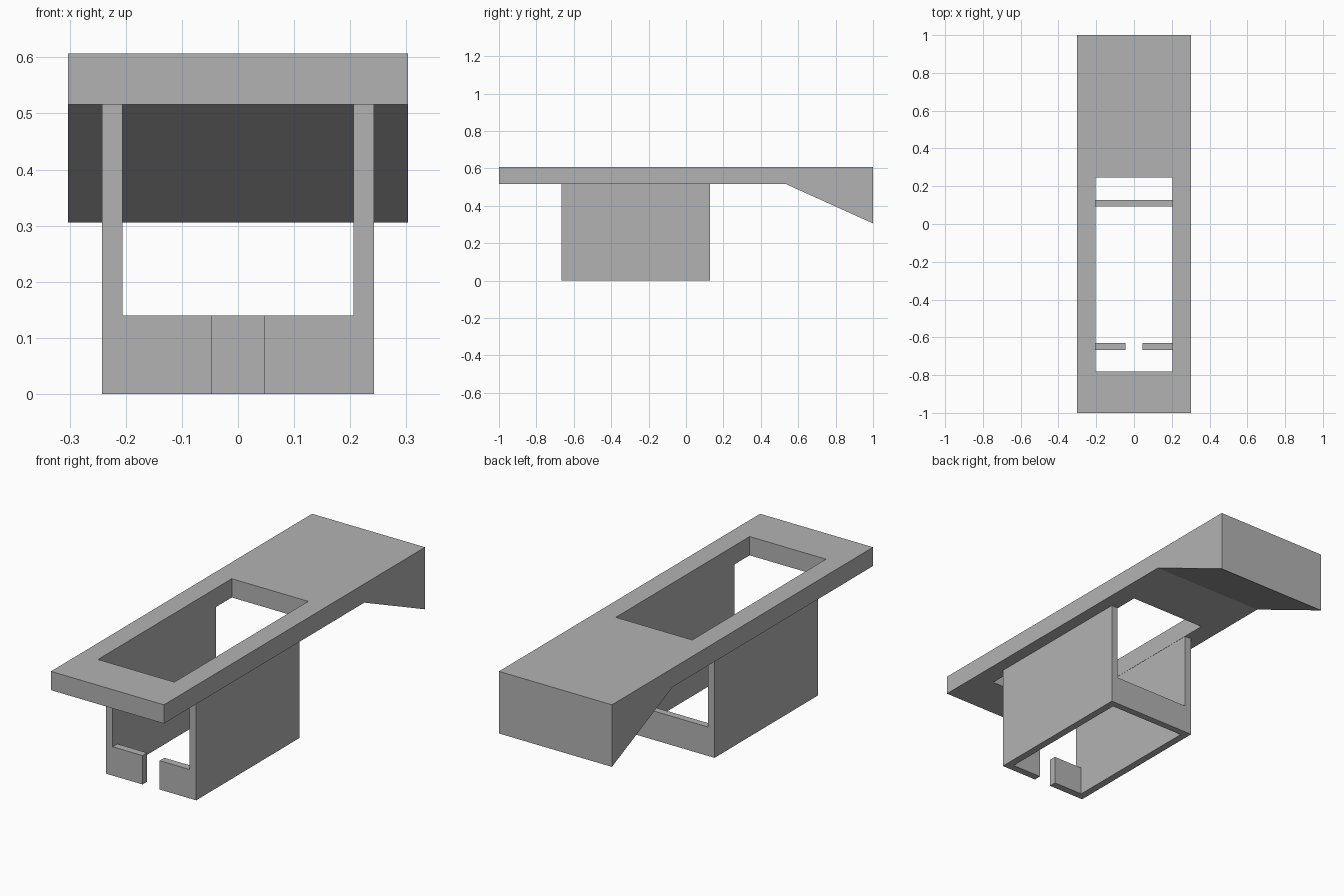
import bpy
import bmesh
import math

cube = bpy.data.objects.get("Cube")
if cube:
    bpy.data.objects.remove(cube, do_unlink=True)

grey = bpy.data.materials.new("light_grey")
grey.use_nodes = True
GREY = (0.45, 0.45, 0.45, 1)
grey.diffuse_color = GREY
grey.node_tree.nodes["Principled BSDF"].inputs["Base Color"].default_value = GREY


def plan(bm, xs, ys, z, solid):
    """Flat plan made of the grid cells for which solid(column, row) holds."""
    grid = [[bm.verts.new((x, y, z)) for x in xs] for y in ys]
    for r in range(len(ys) - 1):
        for c in range(len(xs) - 1):
            if solid(c, r):
                bm.faces.new((grid[r][c], grid[r][c + 1],
                              grid[r + 1][c + 1], grid[r + 1][c]))
    bmesh.ops.delete(bm, geom=[v for v in bm.verts if not v.link_faces],
                     context='VERTS')
    return bm.faces[:]


def raise_faces(bm, faces, height, keep):
    """Extrude faces upward and return the raised faces."""
    geom = bmesh.ops.extrude_face_region(bm, geom=faces, use_keep_orig=keep)["geom"]
    verts = [g for g in geom if isinstance(g, bmesh.types.BMVert)]
    bmesh.ops.translate(bm, verts=verts, vec=(0, 0, height))
    return [g for g in geom if isinstance(g, bmesh.types.BMFace)]


def finish(bm, name):
    bmesh.ops.recalc_face_normals(bm, faces=bm.faces)
    bmesh.ops.dissolve_limit(bm, angle_limit=math.radians(1),
                             verts=bm.verts, edges=bm.edges)
    mesh = bpy.data.meshes.new(name)
    bm.to_mesh(mesh)
    bm.free()
    mesh.materials.append(grey)
    obj = bpy.data.objects.new(name, mesh)
    bpy.context.collection.objects.link(obj)


TOP, UNDERSIDE, LIP = 0.607, 0.516, 0.14

# Top plate with a rectangular opening and a wedge under the back end
bm = bmesh.new()
faces = plan(bm, (-0.303, -0.205, 0.205, 0.303), (-1, -0.78, 0.245, 0.535, 1),
             UNDERSIDE, lambda c, r: (c, r) != (1, 1))
raise_faces(bm, faces, TOP - UNDERSIDE, True)
for v in bm.verts:
    if v.co.y > 0.9 and v.co.z < TOP - 0.01:
        v.co.z = 0.306
finish(bm, "top_plate")

# Cradle: low open-front ring, then the two side walls raised to the plate
bm = bmesh.new()
faces = plan(bm, (-0.242, -0.206, -0.046, 0.046, 0.206, 0.242),
             (-0.666, -0.63, 0.093, 0.127), 0,
             lambda c, r: c in (0, 4) or r == 2 or (r == 0 and c != 2))
rim = raise_faces(bm, faces, LIP, True)
walls = [f for f in rim if abs(f.calc_center_median().x) > 0.206]
raise_faces(bm, walls, UNDERSIDE - LIP, False)
finish(bm, "cradle")
